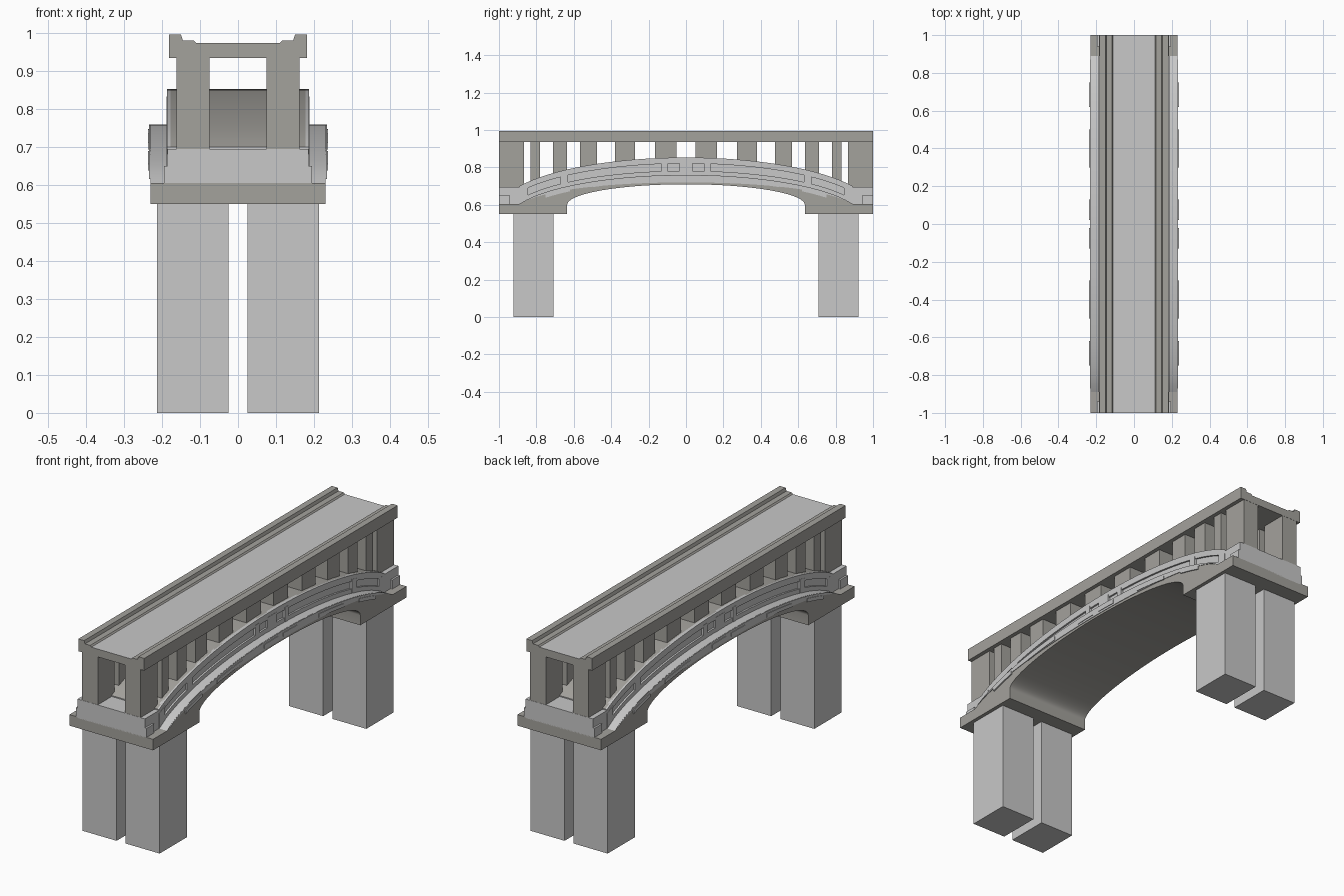
import bpy, bmesh, math

if "Cube" in bpy.data.objects:
    bpy.data.objects.remove(bpy.data.objects["Cube"])


def material(name, rgb):
    m = bpy.data.materials.new(name)
    m.diffuse_color = (*rgb, 1)
    m.use_nodes = True
    m.node_tree.nodes["Principled BSDF"].inputs["Base Color"].default_value = m.diffuse_color
    return m


LIGHT = material("light_grey_stone", (0.58, 0.58, 0.58))
BROWN = material("warm_grey_stone", (0.37, 0.36, 0.335))


def ellipse(y, crown, rise, half):
    return crown - rise * (1 - math.sqrt(max(0, 1 - (y / half) ** 2)))


# the three curves that shape the arch
def soffit(y): return ellipse(y, 0.71, 0.11, 0.635)
def ledge(y): return ellipse(y, 0.76, 0.238, 0.95)
def crest(y): return ellipse(y, 0.853, 0.281, 1.0)


def prism(name, profile, a, b, mat, axis="x"):
    """Extrude a closed profile, (y,z) along x or (x,z) along y."""
    bm = bmesh.new()
    place = (lambda p, t: (t, p[0], p[1])) if axis == "x" else (lambda p, t: (p[0], t, p[1]))
    ends = [[bm.verts.new(place(p, t)) for p in profile] for t in (a, b)]
    bm.faces.new(ends[0])
    bm.faces.new(ends[1][::-1])
    n = len(profile)
    for i in range(n):
        j = (i + 1) % n
        bm.faces.new((ends[0][i], ends[1][i], ends[1][j], ends[0][j]))
    bmesh.ops.recalc_face_normals(bm, faces=bm.faces)
    me = bpy.data.meshes.new(name)
    bm.to_mesh(me)
    bm.free()
    me.materials.append(mat)
    me.shade_smooth()
    me.set_sharp_from_angle(angle=math.radians(25))
    ob = bpy.data.objects.new(name, me)
    bpy.context.collection.objects.link(ob)
    return ob


def box(name, x, y, z, mat):
    return prism(name, [(y[0], z[0]), (y[1], z[0]), (y[1], z[1]), (y[0], z[1])], x[0], x[1], mat)


def span(f, y0, y1, n=48, flip=False):
    pts = [(y0 + (y1 - y0) * i / n, f(y0 + (y1 - y0) * i / n)) for i in range(n + 1)]
    return pts[::-1] if flip else pts


def band(name, y0, y1, low, high, x0, x1, mat, n=48):
    """Curved strip between two curves, on both sides of the bridge."""
    prof = span(low, y0, y1, n) + span(high, y0, y1, n, True)
    for s in (-1, 1):
        prism(name, prof, s * x0, s * x1, mat)


def both(a, b):
    return [(a, b), (-b, -a)]


# arch vault with its springing slabs; the sloping ledge on top is light
arc = [(0.635 * math.sin(t), 0.60 + 0.11 * math.cos(t))
       for t in [math.pi * (i / 48 - 0.5) for i in range(49)]]
vault = prism("arch_vault", [(-1, 0.55), (-0.635, 0.55)] + arc + [(0.635, 0.55), (1, 0.55), (1, 0.605)]
              + span(ledge, -0.89, 0.89, 48, True) + [(-1, 0.605)], -0.231, 0.231, BROWN)
vault.data.materials.append(LIGHT)
for f in vault.data.polygons:
    if f.normal.z > 0.3 and abs(f.center.y) < 0.89:
        f.material_index = 1

# filling above the vault: light walls, warm grey top
wall = prism("arch_wall", span(lambda y: ledge(y) - 0.01, -0.89, 0.89) + span(crest, -0.89, 0.89, 48, True),
             -0.178, 0.178, LIGHT)
wall.data.materials.append(BROWN)
for f in wall.data.polygons:
    if f.normal.z > 0.3:
        f.material_index = 1

# raised frame around the wall panels
band("frame_top", -0.89, 0.89, lambda y: crest(y) - 0.032, crest, 0.17, 0.187, LIGHT)
band("frame_bottom", -0.89, 0.89, lambda y: ledge(y) - 0.005, lambda y: ledge(y) + 0.022, 0.17, 0.187, LIGHT)
for a, b in [(0.0, 0.035), (0.10, 0.13), (0.63, 0.67), (0.845, 0.89)]:
    for y0, y1 in both(a, b):
        band("frame_post", y0, y1, ledge, lambda y: crest(y) - 0.02, 0.17, 0.1885, LIGHT, 6)

# light moulding along the ledge edge, tapering to the slabs, with small blocks
band("ledge_moulding", -0.87, 0.87, lambda y: ledge(y) - 0.04 * (1 - (y / 0.89) ** 2),
     lambda y: ledge(y) - 0.001, 0.225, 0.234, LIGHT)
for a, b in [(0.02, 0.13), (0.30, 0.50), (0.62, 0.75)]:
    for y0, y1 in both(a, b):
        band("ledge_block", y0, y1, lambda y: ledge(y) - 0.03,
             lambda y: ledge(y) - 0.012, 0.228, 0.237, LIGHT, 8)

for y0, y1 in both(0.885, 1.0):
    # abutment block on each slab
    box("abutment_block", (-0.186, 0.186), (y0, y1), (0.60, 0.695), LIGHT)
for y0, y1 in both(0.94, 1.0):
    for s in (-1, 1):
        box("abutment_panel", (s * 0.18, s * 0.195), (y0, y1), (0.605, 0.65), LIGHT)

for s in (-1, 1):
    # square piers
    for y0, y1 in both(0.708, 0.922):
        box("pier", (s * 0.025, s * 0.213), (y0, y1), (0, 0.551), LIGHT)
    # columns, slimmer towards the ends, closed by a stout end column
    for a, b in [(0.05, 0.165), (0.272, 0.38), (0.475, 0.568), (0.637, 0.712), (0.78, 0.832), (0.866, 0.999)]:
        base = 0.69 if b > 0.9 else crest(b) - 0.03
        for y0, y1 in both(a, b):
            box("column", (s * 0.075, s * 0.162), (y0, y1), (base, 0.937), BROWN)

# deck with stepped kerbs and a light roadway
half = [(0.182, 0.935), (0.182, 0.996), (0.15, 0.996), (0.145, 0.981), (0.116, 0.981), (0.11, 0.974)]
deck = prism("deck", half + [(-x, z) for x, z in half[::-1]], -1, 1, BROWN, "y")
deck.data.materials.append(LIGHT)
for f in deck.data.polygons:
    if f.normal.z > 0.9 and abs(f.center.x) < 0.05:
        f.material_index = 1
